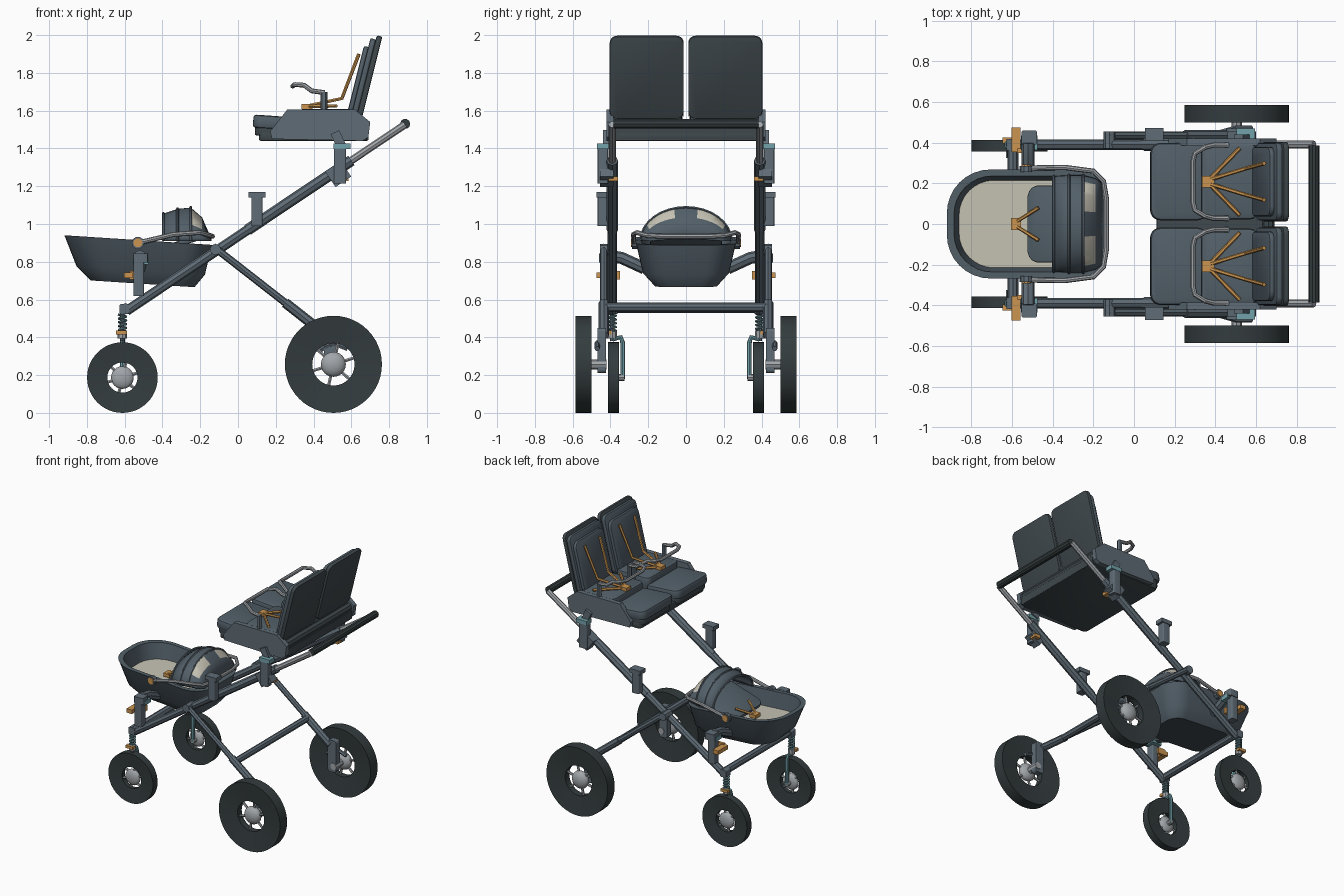
import bpy, bmesh, math
from mathutils import Vector, Matrix

if "Cube" in bpy.data.objects:
    bpy.data.objects.remove(bpy.data.objects["Cube"], do_unlink=True)


def material(name, r, g, b):
    m = bpy.data.materials.new(name)
    m.use_nodes = True
    m.diffuse_color = (r, g, b, 1)
    m.node_tree.nodes["Principled BSDF"].inputs["Base Color"].default_value = (r, g, b, 1)
    return m


SLATE = material("slate frame", .115, .15, .18)
FABRIC = material("slate fabric", .085, .115, .14)
DARK = material("charcoal fabric", .05, .065, .072)
TYRE = material("dark rubber", .034, .045, .048)
SILVER = material("silver metal", .36, .38, .4)
TEAL = material("teal parts", .17, .36, .4)
ORANGE = material("orange parts", .6, .3, .08)
CREAM = material("cream lining", .57, .55, .46)
SIDES = (1, -1)


def finish(name, bm, *mats, smooth=True):
    bmesh.ops.recalc_face_normals(bm, faces=bm.faces)
    mesh = bpy.data.meshes.new(name)
    bm.to_mesh(mesh)
    bm.free()
    ob = bpy.data.objects.new(name, mesh)
    bpy.context.collection.objects.link(ob)
    for m in mats:
        mesh.materials.append(m)
    if smooth:
        bpy.ops.object.select_all(action='DESELECT')
        ob.select_set(True)
        bpy.context.view_layer.objects.active = ob
        bpy.ops.object.shade_smooth_by_angle(angle=math.radians(35))
    return ob


def slab(name, loc, size, mat, axis=2, corner=0, edge=0, tilt=0):
    """Box with corners rounded around one axis, tilted about y in degrees."""
    bm = bmesh.new()
    bmesh.ops.create_cube(bm, size=1)
    bmesh.ops.scale(bm, vec=size, verts=bm.verts)
    if corner:
        along = [e for e in bm.edges
                 if abs((e.verts[0].co - e.verts[1].co)[axis]) > 1e-4]
        bmesh.ops.bevel(bm, geom=along, offset=corner, segments=5, profile=.5, affect='EDGES')
    if edge:
        rim = [e for e in bm.edges if abs((e.verts[0].co - e.verts[1].co)[axis]) < 1e-5
               and e.calc_face_angle(0) > 1]
        bmesh.ops.bevel(bm, geom=rim, offset=edge, segments=2, profile=.5, affect='EDGES')
    bm.transform(Matrix.Translation(loc) @ Matrix.Rotation(math.radians(tilt), 4, 'Y'))
    return finish(name, bm, mat)


def tube(name, points, radius, mat, sides=12):
    """Round bar along a path."""
    curve = bpy.data.curves.new(name, 'CURVE')
    curve.dimensions = '3D'
    curve.bevel_depth = radius
    curve.bevel_resolution = max(0, sides // 4 - 1)
    curve.use_fill_caps = True
    spline = curve.splines.new('POLY')
    spline.points.add(len(points) - 1)
    for p, co in zip(spline.points, points):
        p.co = (*co, 1)
    temp = bpy.data.objects.new(name + "_path", curve)
    bpy.context.collection.objects.link(temp)
    bm = bmesh.new()
    graph = bpy.context.evaluated_depsgraph_get()
    bm.from_mesh(temp.evaluated_get(graph).to_mesh())
    bpy.data.objects.remove(temp, do_unlink=True)
    bmesh.ops.remove_doubles(bm, verts=bm.verts, dist=1e-5)
    return finish(name, bm, mat)


def loft(bm, rings, closed=True):
    rows = [[bm.verts.new(p) for p in ring] for ring in rings]
    faces = []
    for a, b in zip(rows, rows[1:]):
        n = len(a)
        faces.append([bm.faces.new((a[i], a[(i + 1) % n], b[(i + 1) % n], b[i]))
                      for i in range(n if closed else n - 1)])
    return rows, faces


# Wheels: tyre ring, hub and spokes
def wheel(name, c, radius, hole, width, hub):
    c = Vector(c)
    section = [(radius, -.5), (radius, .5), (hole, .3), (hole, -.3), (radius, -.5)]
    turn = [k * math.tau / 48 for k in range(48)]
    bm = bmesh.new()
    loft(bm, [[c + Vector((r * math.cos(t), w * width, r * math.sin(t))) for t in turn]
              for r, w in section])
    bmesh.ops.remove_doubles(bm, verts=bm.verts, dist=1e-5)
    finish(name + "_tyre", bm, TYRE)
    bm = bmesh.new()
    bmesh.ops.create_uvsphere(bm, u_segments=24, v_segments=12, radius=hub)
    bm.transform(Matrix.Translation(c) @ Matrix.Diagonal((1, width * .48 / hub, 1, 1)))
    finish(name + "_hub", bm, SILVER)
    for k in range(6):
        t = k * math.tau / 6 + .3
        d = Vector((math.cos(t), 0, math.sin(t)))
        tube(name + "_spoke", [c + d * hub * .8, c + d * (hole + .01)], .009, SILVER, 8)


def rail_z(x):
    return .54 + (x + .59) * .669


for s in SIDES:
    wheel("rear_wheel", (.505, s * .542, .257), .257, .112, .084, .066)
    wheel("front_wheel", (-.612, s * .384, .187), .187, .08, .056, .06)

    # Sloping rail, handle pole and rear leg
    y = s * .39
    tube("lower_rail", [(x, y, rail_z(x)) for x in (-.59, .08)], .026, SLATE)
    tube("upper_rail", [(x, y, rail_z(x)) for x in (.05, .6)], .03, SLATE)
    tube("handle_pole", [(x, y, rail_z(x)) for x in (.58, .885)], .02, SILVER)
    tube("rear_leg", [(-.13, s * .435, .88), (.28, s * .435, .56)], .02, SLATE)
    tube("rear_leg_sleeve", [(.25, s * .435, .583), (.47, s * .435, .41)], .027, SLATE)
    tube("rail_pivot", [(-.12, s * .37, .865), (-.12, s * .455, .865)], .03, SLATE)

    # Rear axle
    slab("axle_bracket", (.49, s * .447, .33), (.07, .045, .24), SLATE, 1, .02)
    tube("rear_axle", [(.505, s * .42, .257), (.505, s * .53, .257)], .026, SILVER)
    tube("brake_lever", [(.43, s * .45, .33), (.5, s * .47, .37), (.58, s * .47, .34)],
         .014, SLATE, 8)

    # Front suspension and fork
    x = -.612
    slab("fork_head", (x + .01, y, .55), (.05, .055, .055), SLATE, 1, .01)
    coil = [(x + .02 * math.cos(t * .7), y + .02 * math.sin(t * .7), .43 + .1 * t / 45)
            for t in range(46)]
    tube("suspension_spring", coil, .006, TEAL, 8)
    tube("suspension_core", [(x, y, .38), (x, y, .54)], .012, SLATE)
    tube("suspension_collar", [(x, y, .395), (x, y, .435)], .025, SILVER)
    slab("swivel_lock", (x - .005, s * .41, .425), (.06, .03, .02), ORANGE)
    tube("fork_blade", [(x, y, .39), (x, s * .345, .4), (x, s * .335, .37),
                        (x, s * .335, .18)], .013, TEAL)
    tube("front_axle", [(x, s * .325, .187), (x, s * .39, .187)], .018, SILVER)

    # Bassinet mount
    ym = s * .425
    slab("bassinet_post", (-.525, ym, .71), (.055, .06, .18), SLATE, 2, .008)
    slab("bassinet_socket", (-.515, ym, .82), (.075, .07, .05), SLATE, 2, .008)
    slab("bassinet_catch", (-.515, s * .4, .8), (.08, .07, .03), TEAL)
    slab("bassinet_lock", (-.58, s * .415, .728), (.045, .12, .03), ORANGE)
    slab("bassinet_lock_button", (-.545, s * .36, .728), (.06, .02, .045), ORANGE)
    tube("bassinet_arm", [(-.52, s * .4, .83), (-.52, s * .34, .82), (-.52, s * .22, .765)],
         .032, SLATE)

    # Spare mount and seat mount
    slab("middle_mount", (.1, s * .44, 1.075), (.058, .055, .17), SLATE, 2, .008)
    slab("middle_mount_cap", (.1, s * .44, 1.155), (.09, .065, .03), SLATE)
    slab("seat_mount", (.54, s * .44, 1.315), (.065, .055, .2), SLATE, 2, .008)
    slab("seat_mount_clamp", (.53, s * .42, 1.265), (.1, .07, .1), SLATE, 1, 0, 0, -34)
    slab("seat_mount_lock", (.56, s * .385, 1.24), (.05, .05, .025), ORANGE)
    slab("seat_mount_catch", (.55, s * .44, 1.412), (.09, .06, .03), TEAL)
    slab("seat_mount_arm", (.53, s * .42, 1.45), (.05, .04, .08), SLATE, 2, 0, 0, -25)

tube("handle_grip", [(.885, -.385, 1.53), (.885, .385, 1.53)], .027, TYRE, 16)
tube("front_crossbar", [(-.595, -.41, .555), (-.595, .41, .555)], .026, SLATE)
tube("rear_crossbar", [(.28, -.43, .56), (.28, .43, .56)], .024, SLATE)

# Double seat base and side panels
slab("seat_underside", (.4, 0, 1.465), (.58, .78, .05), DARK, 2, .03, .01)
tube("seat_rear_roll", [(.66, -.38, 1.525), (.66, .38, 1.525)], .03, DARK)
slab("seat_rear_panel", (.675, 0, 1.475), (.03, .76, .06), DARK)
panel = [(.17, 1.49), (.26, 1.605), (.62, 1.605), (.7, 1.54), (.69, 1.46), (.66, 1.44), (.18, 1.45)]
for s in SIDES:
    bm = bmesh.new()
    rows, _ = loft(bm, [[(x, s * w, z) for x, z in panel] for w in (.385, .42)])
    for row in rows:
        bm.faces.new(row)
    finish("seat_side_panel", bm, SLATE, smooth=False)

# Each seat: cushions, layered backrest, harness and bumper bar
for s in SIDES:
    c = s * .208
    slab("front_cushion", (.22, c, 1.535), (.28, .38, .07), FABRIC, 2, .05, .015, 4)
    slab("front_cushion_base", (.22, c, 1.49), (.26, .36, .06), DARK, 2, .05, .01, 4)
    slab("seat_cushion", (.47, c, 1.56), (.28, .37, .1), FABRIC, 2, .04, .015)
    slab("backrest_shell", (.695, c, 1.777), (.03, .392, .45), DARK, 0, .04, .008, 14)
    slab("backrest_middle", (.664, c, 1.772), (.03, .38, .43), FABRIC, 0, .04, .008, 14)
    slab("backrest_pad", (.635, c, 1.755), (.03, .34, .38), FABRIC, 0, .05, .01, 14)

    slab("harness_buckle", (.365, c, 1.622), (.06, .055, .025), ORANGE)
    for k in SIDES:
        tube("shoulder_strap", [(.37, c + k * .01, 1.625), (.55, c + k * .065, 1.665),
                                (.64, c + k * .09, 1.9)], .01, ORANGE, 8)
        tube("lap_strap", [(.37, c + k * .01, 1.622), (.52, c + k * .165, 1.625)],
             .01, ORANGE, 8)
        tube("bumper_post", [(.455, c + k * .18, 1.57), (.455, c + k * .18, 1.7)],
             .018, SLATE, 8)
    half = [(.46, .18, 1.695), (.39, .18, 1.705), (.35, .17, 1.735), (.3, .14, 1.738),
            (.29, .1, 1.73)]
    bar = [(x, c + w, z) for x, w, z in half] + [(x, c - w, z) for x, w, z in reversed(half)]
    tube("bumper_bar", bar, .013, SILVER)


# Bassinet tub
def outline(x0, x1, hw, z):
    ring = []
    for cx, cy, r, a in ((x0, -1, .8, 180), (x1, -1, .55, 270), (x1, 1, .55, 0), (x0, 1, .8, 90)):
        r *= hw
        mx = cx + r if cx == x0 else cx - r
        for k in range(9):
            t = math.radians(a + k * 90 / 8)
            px = mx + r * math.cos(t)
            ring.append((px, cy * (hw - r) + r * math.sin(t), z - .065 * (px + .53)))
    return ring


bm = bmesh.new()
rows, bands = loft(bm, [outline(-.78, -.23, .165, .685), outline(-.855, -.175, .228, .755),
                        outline(-.915, -.14, .262, .905), outline(-.92, -.135, .268, .915),
                        outline(-.885, -.17, .236, .915), outline(-.86, -.19, .215, .8)])
bm.faces.new(rows[0]).material_index = 1
bm.faces.new(rows[-1]).material_index = 2
finish("bassinet_tub", bm, FABRIC, DARK, CREAM)
slab("bassinet_backrest", (-.36, 0, .88), (.34, .38, .03), FABRIC, 2, .06, .008, -18)

# Bassinet hood with two side windows
arches = [(-.395, .235, .145), (-.32, .24, .17), (-.25, .24, .177), (-.19, .225, .125), (-.14, .19, .01)]
bm = bmesh.new()
steps = 24
_, bands = loft(bm, [[(x, w * math.cos(k * math.pi / steps), .91 + h * math.sin(k * math.pi / steps))
                      for k in range(steps + 1)] for x, w, h in arches], closed=False)
for k in (*range(4, 10), *range(14, 20)):
    bands[2][k].material_index = 1
hood = finish("bassinet_hood", bm, FABRIC, CREAM)
thick = hood.modifiers.new("thickness", 'SOLIDIFY')
thick.thickness = .008
for x, w, h in arches[:3]:
    tube("hood_rib", [(x, w * math.cos(k * math.pi / 16), .912 + h * math.sin(k * math.pi / 16))
                      for k in range(17)], .007, SLATE, 8)

# Bassinet carry bar and harness
half = [(-.53, .275, .9), (-.34, .278, .945), (-.2, .26, .955), (-.15, .21, .94), (-.135, .12, .935)]
tube("carry_bar", half + [(x, -y, z) for x, y, z in reversed(half)], .013, SILVER)
slab("bassinet_buckle", (-.58, 0, .83), (.05, .06, .025), ORANGE)
for s in SIDES:
    tube("carry_bar_pivot", [(-.53, s * .255, .9), (-.53, s * .285, .9)], .033, SLATE, 16)
    tube("carry_bar_button", [(-.53, s * .28, .9), (-.53, s * .292, .9)], .024, ORANGE, 16)
    tube("bassinet_strap", [(-.58, s * .01, .835), (-.47, s * .08, .88)], .009, ORANGE, 8)
